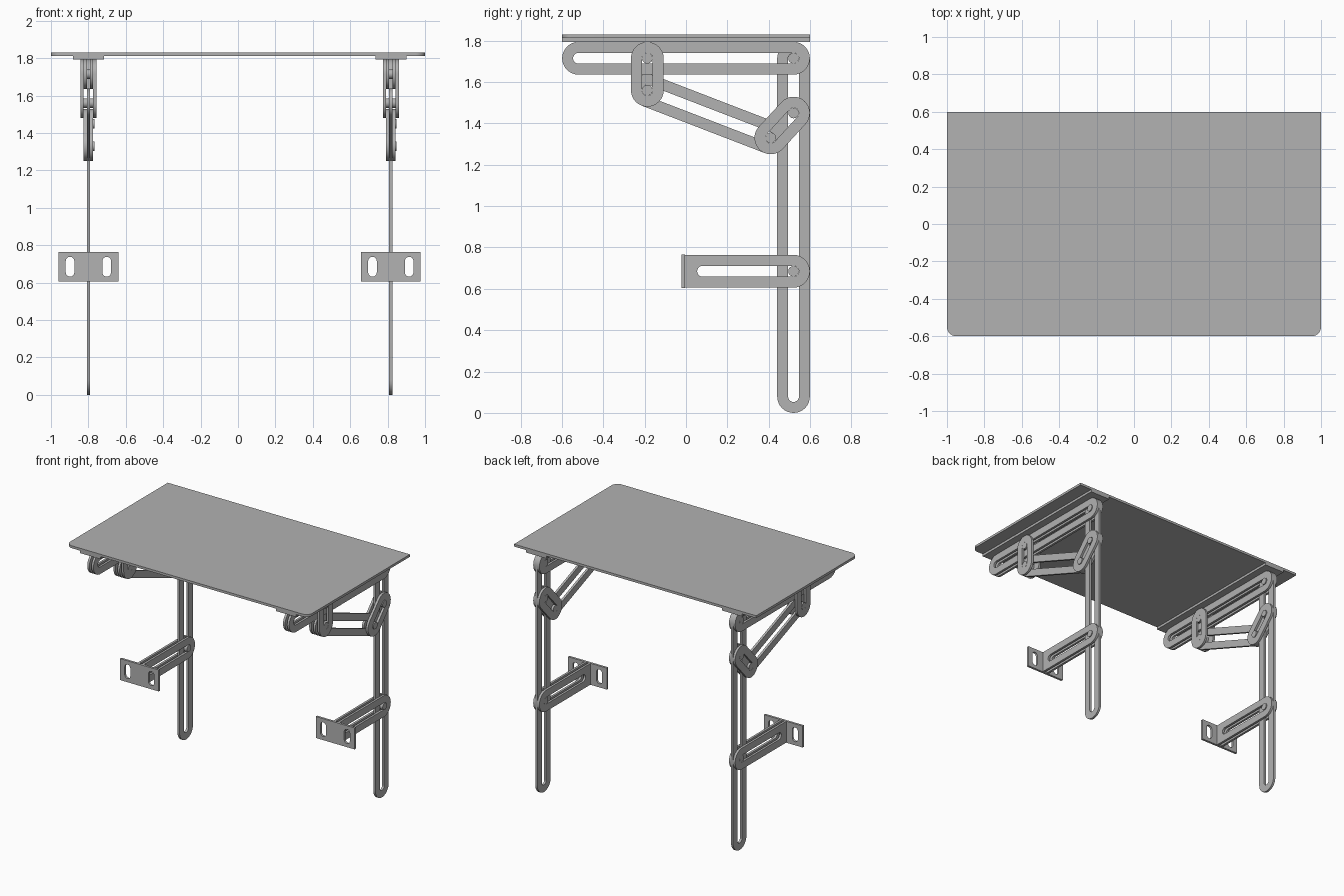
import bpy, bmesh, math
from mathutils import Matrix, Vector

cube = bpy.data.objects.get("Cube")
if cube:
    bpy.data.objects.remove(cube, do_unlink=True)

grey = bpy.data.materials.new("plain grey")
grey.use_nodes = True
grey.diffuse_color = (0.445, 0.445, 0.445, 1)
grey.node_tree.nodes["Principled BSDF"].inputs["Base Color"].default_value = grey.diffuse_color

T = 0.017          # sheet thickness
R, SLOT = 0.079, 0.026   # bar half width, slot half width
built = []

# Profile planes: u, v and extrusion direction
SIDE = ((0, 1, 0), (0, 0, 1), (1, 0, 0))
FRONT = ((1, 0, 0), (0, 0, 1), (0, -1, 0))
FLAT = ((1, 0, 0), (0, 1, 0), (0, 0, 1))


def arc(c, r, start, sweep, n=16):
    return [(c[0] + r * math.cos(start + sweep * i / n),
             c[1] + r * math.sin(start + sweep * i / n)) for i in range(n + 1)]


def stadium(p, q, r):
    a = math.atan2(q[1] - p[1], q[0] - p[0])
    return arc(q, r, a - math.pi / 2, math.pi) + arc(p, r, a + math.pi / 2, math.pi)


def rect(u0, v0, u1, v1):
    return [(u0, v0), (u1, v0), (u1, v1), (u0, v1)]


def sheet(name, loops, thickness, plane, origin):
    """Extrude an outline with holes, centred on origin along the plane normal."""
    cu = bpy.data.curves.new(name, 'CURVE')
    cu.dimensions = '2D'
    cu.fill_mode = 'BOTH'
    cu.extrude = thickness / 2
    for loop in loops:
        sp = cu.splines.new('POLY')
        sp.points.add(len(loop) - 1)
        for pt, (u, v) in zip(sp.points, loop):
            pt.co = (u, v, 0, 1)
        sp.use_cyclic_u = True
    tmp = bpy.data.objects.new(name + "_outline", cu)
    bpy.context.collection.objects.link(tmp)
    bpy.context.view_layer.update()
    dg = bpy.context.evaluated_depsgraph_get()
    me = bpy.data.meshes.new_from_object(tmp.evaluated_get(dg))
    bpy.data.objects.remove(tmp, do_unlink=True)
    bpy.data.curves.remove(cu)
    bm = bmesh.new()
    bm.from_mesh(me)
    bmesh.ops.remove_doubles(bm, verts=bm.verts, dist=1e-5)
    rot = Matrix([Vector(c) for c in plane]).transposed().to_4x4()
    bm.transform(Matrix.Translation(origin) @ rot)
    bmesh.ops.recalc_face_normals(bm, faces=bm.faces)
    bm.to_mesh(me)
    bm.free()
    me.materials.clear()
    me.materials.append(grey)
    ob = bpy.data.objects.new(name, me)
    bpy.context.collection.objects.link(ob)
    built.append(ob)


def bar(name, p, q, x):
    sheet(name, [stadium(p, q, R), stadium(p, q, SLOT)], T, SIDE, (x, 0, 0))


def pin(name, c, x0, x1):
    sheet(name, [arc(c, SLOT - 0.0005, 0, 2 * math.pi, 24)[:-1]], x1 - x0, SIDE,
          ((x0 + x1) / 2, 0, 0))


# Table top: rounded front corners, square back corners
c = 0.05
top = (arc((-1 + c, -0.6 + c), c, math.pi, math.pi / 2, 8)
       + arc((1 - c, -0.6 + c), c, -math.pi / 2, math.pi / 2, 8)
       + [(1, 0.6), (-1, 0.6)])
sheet("table_top", [top], 0.018, FLAT, (0, 0, 1.821))

# Pivot positions in the side plane (y, z)
top_pivot, arm_front = (0.52, 1.715), (-0.52, 1.715)
foot, bracket_pivot = (0.52, R), (0.52, 0.685)
hang_top, hang_low = (-0.187, 1.715), (-0.187, 1.56)
brace_low, link_top = (0.41, 1.33), (0.52, 1.45)

for side, x in (("right", -0.80), ("left", 0.817)):
    # Single sheets in the middle layer
    bar(f"{side}_post", foot, top_pivot, x)
    bar(f"{side}_diagonal_brace", hang_low, brace_low, x)
    sheet(f"{side}_mounting_strip", [rect(x - 0.083, -0.6, x + 0.083, 0.6)],
          0.018, FLAT, (0, 0, 1.803))

    # Paired sheets either side of the middle layer
    for tag, s in (("inner", -1), ("outer", 1)):
        bar(f"{side}_{tag}_top_arm", arm_front, top_pivot, x + s * T)
        bar(f"{side}_{tag}_lower_link", brace_low, link_top, x + s * T)
        bar(f"{side}_{tag}_hanging_link", hang_top, hang_low, x + s * 2 * T)
        y, z = bracket_pivot
        outline = [(-0.005, z - R)] + arc(bracket_pivot, R, -math.pi / 2, math.pi) + [(-0.005, z + R)]
        sheet(f"{side}_{tag}_bracket_arm",
              [outline, stadium((0.08, z), bracket_pivot, SLOT)], T, SIDE, (x + s * T, 0, 0))

    # Wall plate with two upright slots
    slots = [stadium((u, 0.655), (u, 0.715), 0.023) for u in (-0.098, 0.098)]
    sheet(f"{side}_wall_plate", [rect(-0.16, 0.605, 0.16, 0.765)] + slots,
          T, FRONT, (x, -0.0125, 0))

    # Pivot pins
    for label, centre, layers in (("top", top_pivot, 1.5), ("bracket", bracket_pivot, 1.5),
                                  ("brace", brace_low, 1.5), ("link", link_top, 1.5),
                                  ("hanging_upper", hang_top, 2.5),
                                  ("hanging_lower", hang_low, 2.5)):
        extra = 0.006 if layers < 2 else 0
        pin(f"{side}_{label}_pin", centre, x - layers * T, x + layers * T + extra)

# Smooth round edges, keep corners sharp
bpy.ops.object.select_all(action='DESELECT')
for ob in built:
    ob.select_set(True)
bpy.context.view_layer.objects.active = built[0]
bpy.ops.object.shade_smooth_by_angle(angle=math.radians(30))
